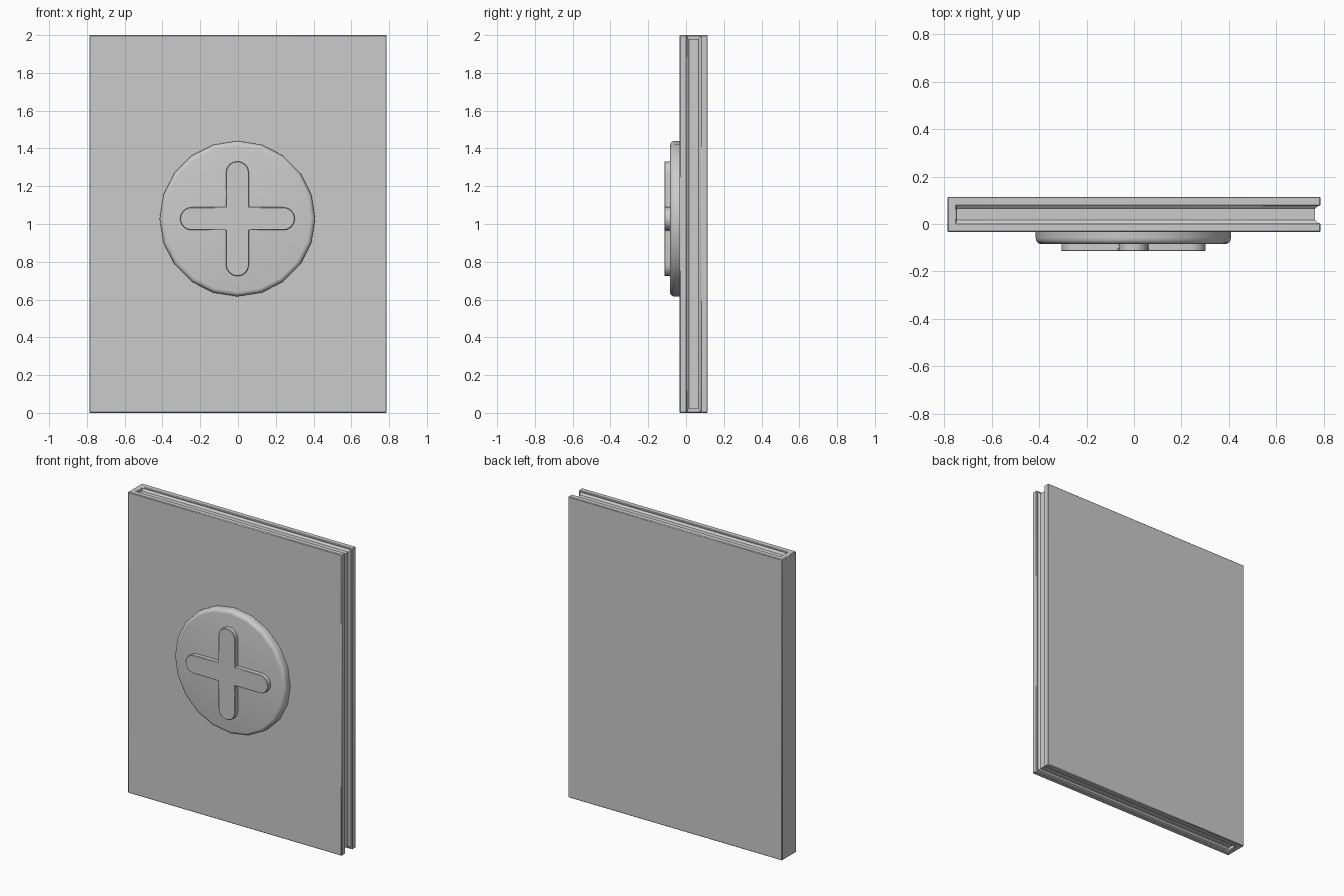
import bpy, bmesh, math
from mathutils import Vector

cube = bpy.data.objects.get("Cube")
if cube:
    bpy.data.objects.remove(cube, do_unlink=True)

grey = bpy.data.materials.new("plain_grey")
grey.use_nodes = True
grey.diffuse_color = (0.6, 0.6, 0.6, 1)
grey.node_tree.nodes["Principled BSDF"].inputs["Base Color"].default_value = (0.6, 0.6, 0.6, 1)


def finish(name, bm, bevel=0.0, segments=1):
    bmesh.ops.recalc_face_normals(bm, faces=bm.faces)
    mesh = bpy.data.meshes.new(name)
    bm.to_mesh(mesh)
    bm.free()
    mesh.materials.append(grey)
    obj = bpy.data.objects.new(name, mesh)
    bpy.context.collection.objects.link(obj)
    bpy.ops.object.select_all(action='DESELECT')
    obj.select_set(True)
    bpy.context.view_layer.objects.active = obj
    if bevel:
        mod = obj.modifiers.new("soft_edges", 'BEVEL')
        mod.width, mod.segments, mod.limit_method = bevel, segments, 'ANGLE'
    bpy.ops.object.shade_smooth_by_angle(angle=math.radians(35))
    return obj


def loft(name, rings, bevel=0.0, segments=1):
    """Join equal-length rings of points and cap both ends."""
    bm = bmesh.new()
    loops = [[bm.verts.new(p) for p in ring] for ring in rings]
    for a, b in zip(loops, loops[1:]):
        for i in range(len(a)):
            j = (i + 1) % len(a)
            bm.faces.new((a[i], a[j], b[j], b[i]))
    bm.faces.new(loops[0])
    bm.faces.new(loops[-1])
    return finish(name, bm, bevel, segments)


# Cover: front board, spine and back board as one C-shaped section
WIDTH, FRONT, BACK, TOP = 0.787, -0.034, 0.115, 2.0
IN_FRONT, IN_BACK, SPINE = 0.004, 0.077, -0.75
section = [(-WIDTH, FRONT), (WIDTH, FRONT), (WIDTH, IN_FRONT), (SPINE, IN_FRONT),
           (SPINE, IN_BACK), (WIDTH, IN_BACK), (WIDTH, BACK), (-WIDTH, BACK)]
loft("cover", [[(x, y, z) for x, y in section] for z in (0, TOP)], 0.004)


# Page block: recessed on three sides, flaring out where it meets the boards
def page_ring(y, inset):
    right, low, high = WIDTH - inset, inset, TOP - inset
    return [(SPINE - 0.01, y, low), (right, y, low), (right, y, high), (SPINE - 0.01, y, high)]


loft("pages", [page_ring(y, inset) for y, inset in
               ((IN_FRONT - 0.005, 0.008), (IN_FRONT + 0.003, 0.012), (IN_FRONT + 0.012, 0.022),
                (IN_BACK - 0.012, 0.022), (IN_BACK - 0.003, 0.012), (IN_BACK + 0.005, 0.008))])

# Round medallion on the front board
CENTRE = Vector((-0.003, 0, 1.028))


def disc_ring(radius, y, sides=20):
    turns = [math.tau * i / sides for i in range(sides)]
    return [CENTRE + Vector((radius * math.sin(t), y, radius * math.cos(t))) for t in turns]


RADIUS, ROUND, FACE = 0.412, 0.025, -0.085
rings = [disc_ring(RADIUS, FRONT + 0.01)]
for step in range(5):
    a = math.pi / 2 * step / 4
    rings.append(disc_ring(RADIUS - ROUND * (1 - math.cos(a)), FACE + ROUND * (1 - math.sin(a))))
loft("medallion", rings)

# Raised cross: one rounded arm outline repeated in four directions
HALF, REACH = 0.061, 0.304
arm = [(HALF, HALF)]
for i in range(9):
    a = math.pi * i / 8
    arm.append((HALF * math.cos(a), REACH - HALF + HALF * math.sin(a)))
outline = []
for quarter in range(4):
    c, s = round(math.cos(quarter * math.pi / 2)), round(math.sin(quarter * math.pi / 2))
    outline += [(x * c - z * s, x * s + z * c) for x, z in arm]
loft("raised_cross", [[CENTRE + Vector((x, y, z)) for x, z in outline]
                      for y in (FACE + 0.01, -0.115)], 0.003)
